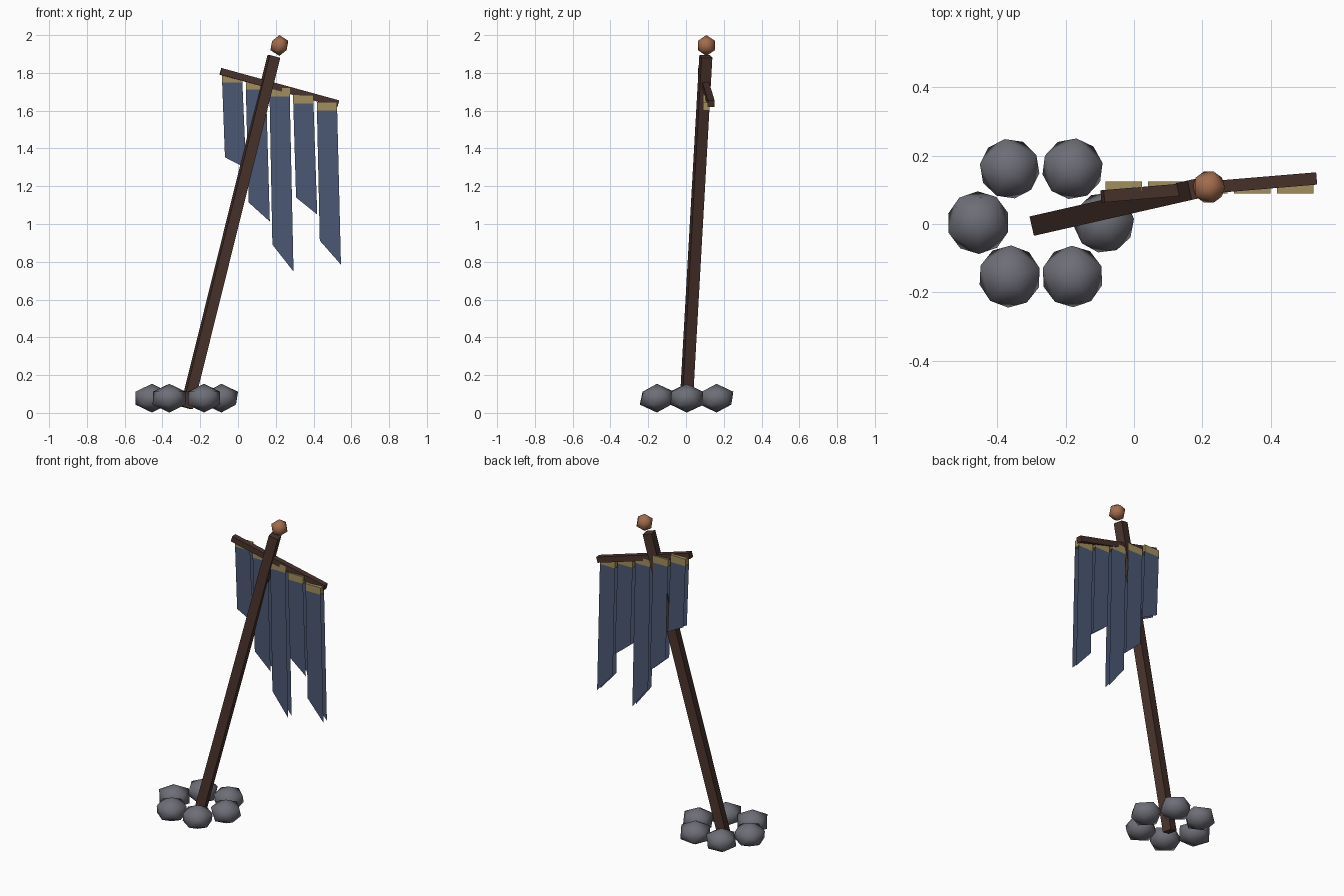
import bpy, bmesh, math, random
from mathutils import Vector, Matrix

if "Cube" in bpy.data.objects:
    bpy.data.objects.remove(bpy.data.objects["Cube"])

random.seed(4)


def material(name, rgb):
    m = bpy.data.materials.new(name)
    m.diffuse_color = (*rgb, 1)
    m.use_nodes = True
    m.node_tree.nodes["Principled BSDF"].inputs["Base Color"].default_value = m.diffuse_color
    return m


WOOD = material("dark wood", (0.068, 0.033, 0.026))
BLUE = material("faded blue cloth", (0.070, 0.098, 0.175))
GOLD = material("dull gold", (0.36, 0.275, 0.11))
STONE = material("grey stone", (0.155, 0.155, 0.185))
COPPER = material("copper", (0.36, 0.15, 0.075))


def finish(name, bm, mat, smooth=False):
    me = bpy.data.meshes.new(name)
    for f in bm.faces:
        f.smooth = smooth
    bm.to_mesh(me)
    bm.free()
    me.materials.append(mat)
    ob = bpy.data.objects.new(name, me)
    bpy.context.collection.objects.link(ob)
    return ob


def beam(name, a, b, width, mat):
    """Square beam from a to b with one pair of sides kept level."""
    a, b = Vector(a), Vector(b)
    d = (b - a).normalized()
    side = Vector((0, 0, 1)).cross(d).normalized()
    rot = Matrix((side.cross(d), side, d)).transposed()
    if rot.determinant() < 0:
        rot = Matrix((d.cross(side), side, d)).transposed()
    m = (Matrix.Translation((a + b) / 2) @ rot.to_4x4()
         @ Matrix.Diagonal((width, width, (b - a).length, 1)))
    bm = bmesh.new()
    bmesh.ops.create_cube(bm, size=1, matrix=m)
    bmesh.ops.recalc_face_normals(bm, faces=bm.faces)
    return finish(name, bm, mat)


def lump(name, centre, scale, turn, mat):
    """Smooth-shaded twenty-sided ball."""
    bm = bmesh.new()
    m = (Matrix.Translation(centre) @ Matrix.Rotation(turn, 4, 'Z')
         @ Matrix.Diagonal((*scale, 1)))
    bmesh.ops.create_icosphere(bm, subdivisions=1, radius=1, matrix=m)
    return finish(name, bm, mat, smooth=True)


# Leaning pole, crossbar and knob
beam("pole", (-0.272, 0, 0.027), (0.19, 0.105, 1.887), 0.058, WOOD)
beam("crossbar", (-0.092, 0.081, 1.808), (0.53, 0.133, 1.637), 0.036, WOOD)
lump("finial", (0.219, 0.108, 1.945), (0.053, 0.053, 0.055), 0, COPPER)

# Ring of stones round the foot
for i in range(6):
    t = math.radians(60 * i)
    r = 0.1 + random.uniform(-0.002, 0.003)
    lump(f"stone_{i + 1}",
         (-0.272 + 0.184 * math.cos(t), 0.004 + 0.184 * math.sin(t) * 0.99, 0.078),
         (r, r, 0.076), random.uniform(0, 1.2), STONE)

# Cloth strips: gold hem box, with open front and back sheets hanging below
Y0, Y1 = 0.09, 0.125
ends = [(1.353, 1.295), (1.114, 1.013), (0.891, 0.748), (1.14, 1.05), (0.912, 0.785)]
for i, (zl, zr) in enumerate(ends):
    x0 = -0.084 + 0.1255 * i
    x1 = x0 + 0.107
    hem = 1.75 - 0.037 * i
    bm = bmesh.new()
    bmesh.ops.create_cube(bm, size=1, matrix=Matrix.Translation(
        ((x0 + x1) / 2, (Y0 + Y1) / 2, hem + 0.0225)) @ Matrix.Diagonal((x1 - x0, Y1 - Y0, 0.045, 1)))
    finish(f"strip_hem_{i + 1}", bm, GOLD)

    bm = bmesh.new()
    for y, flip in ((Y0, False), (Y1, True)):
        pts = [(x0, y, hem), (x0 + 0.015, y, zl), (x1 + 0.02, y, zr), (x1, y, hem)]
        if flip:
            pts.reverse()
        bm.faces.new([bm.verts.new(p) for p in pts])
    finish(f"strip_cloth_{i + 1}", bm, BLUE)
